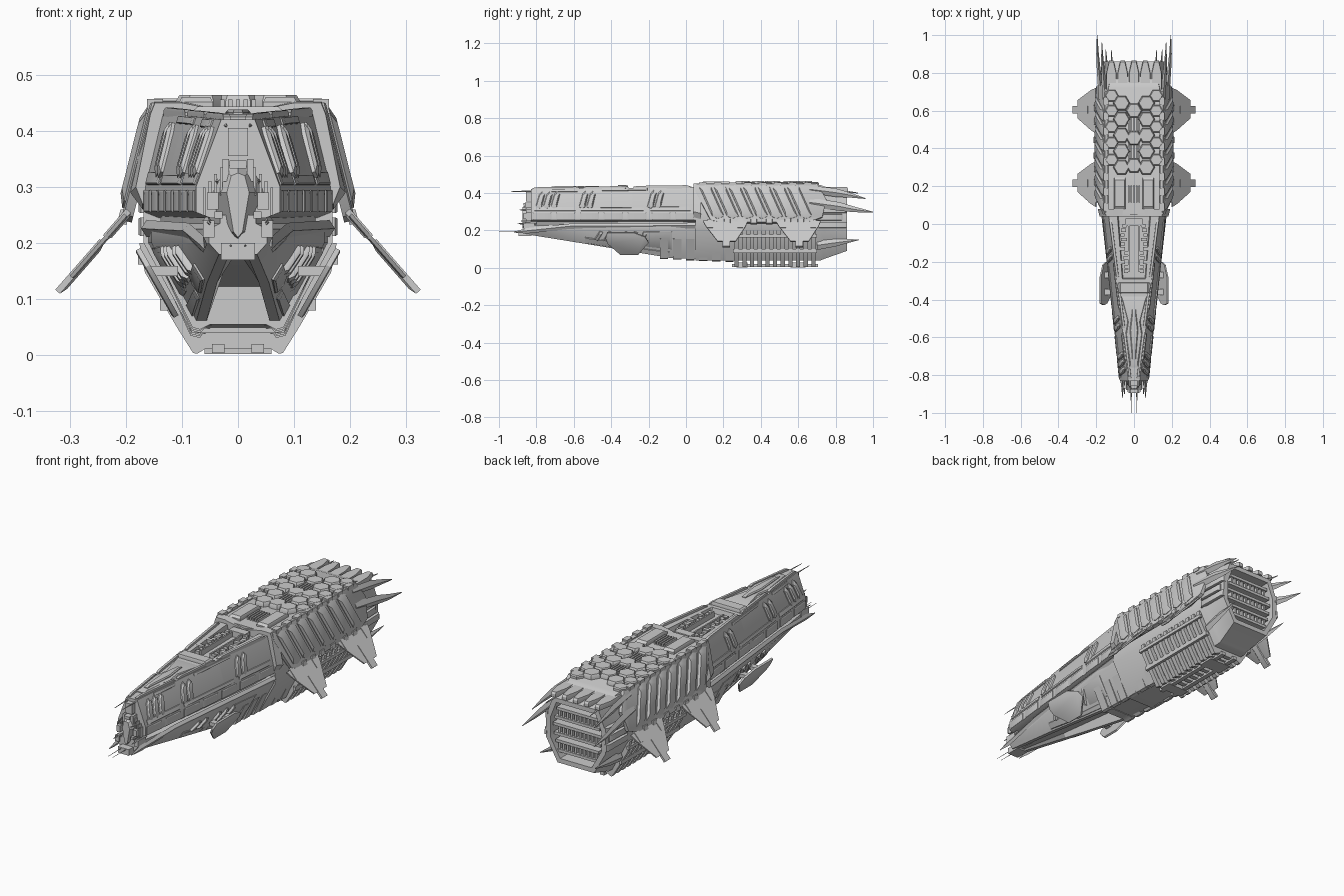
import bpy, bmesh, math, random
from mathutils import Vector as V

random.seed(4)


def finish(name, bm):
    bmesh.ops.recalc_face_normals(bm, faces=bm.faces)
    me = bpy.data.meshes.new(name)
    bm.to_mesh(me)
    bm.free()
    for p in me.polygons:
        p.use_smooth = True
    me.set_sharp_from_angle(angle=math.radians(32))
    bpy.context.collection.objects.link(bpy.data.objects.new(name, me))


def skin(bm, rings):
    """Join vertex rings with quads and cap both ends."""
    vs = [[bm.verts.new(p) for p in r] for r in rings]
    n = len(vs[0])
    for a, b in zip(vs, vs[1:]):
        for i in range(n):
            bm.faces.new((a[i], a[(i + 1) % n], b[(i + 1) % n], b[i]))
    bm.faces.new(vs[0])
    bm.faces.new(vs[-1])


def section(y, half):
    """Closed symmetric ring from a half profile whose ends lie on x = 0."""
    return [(x, y, z) for x, z in half] + [(-x, y, z) for x, z in half[-2:0:-1]]


def loft(name, secs):
    bm = bmesh.new()
    skin(bm, [section(y, h) for y, h in secs])
    finish(name, bm)


def panels(name, quad, polys, h, shrink=.85, sink=.006, mirror=True):
    """Chamfered raised plates: uv polygons laid on a 3D quad."""
    a, b, c, d = map(V, quad)
    nrm = (b - a).cross(d - a).normalized()
    bm = bmesh.new()
    for poly in polys:
        pts = [(a.lerp(b, u)).lerp(d.lerp(c, u), v) for u, v in poly]
        mid = sum(pts, V()) / len(pts)
        rings = [[p - nrm * sink for p in pts], [p + nrm * h * .5 for p in pts],
                 [mid + (p - mid) * shrink + nrm * h for p in pts]]
        for s in ((1, -1) if mirror else (1,)):
            skin(bm, [[(p.x * s, p.y, p.z) for p in r] for r in rings])
    finish(name, bm)


def boxes(name, items):
    """Boxes given as centre and size, mirrored when off centre."""
    bm = bmesh.new()
    for x, y, z, sx, sy, sz in items:
        for s in ((1, -1) if x else (1,)):
            skin(bm, [[(s * x + i * sx / 2, y + k * sy / 2, z + j * sz / 2)
                       for i, j in ((-1, -1), (1, -1), (1, 1), (-1, 1))] for k in (-1, 1)])
    finish(name, bm)


def blades(name, paths):
    """Tapered diamond blades: each path is a list of (x, y, z, width, height)."""
    bm = bmesh.new()
    for path in paths:
        for s in (1, -1):
            skin(bm, [[(s * (x + w / 2), y, z), (s * x, y, z + h / 2), (s * (x - w / 2), y, z),
                       (s * x, y, z - h / 2)] for x, y, z, w, h in path])
    finish(name, bm)


def rect(u0, u1, v0, v1):
    return [(u0, v0), (u1, v0), (u1, v1), (u0, v1)]


def flat(x0, x1, y0, y1, z):
    return [(x0, y0, z), (x1, y0, z), (x1, y1, z), (x0, y1, z)]


# Forward upper hull with a sunken deck trench
def upper(y, dip):
    t = (y + .83) / .89
    xt, xs, zt = .03 + .105 * t, .075 + .092 * t, .42 + .012 * t
    return y, [(0, zt - dip), (xt * .62, zt - dip), (xt * .66, zt), (xt, zt), (xs, .30), (xs, .255),
               (xs - .025, .245), (0, .245)]


loft("forward_upper_hull", [upper(-.83, 0), upper(-.29, 0), upper(-.285, .025), upper(.06, .025)])


# Forward lower hull with a belly channel
def lower(y, xs, xb, zb, zn):
    return y, [(0, .25), (xs - .02, .25), (xs - .02, .235), (xs, .225), (xs, .2), (xb, zb),
               (xb - .018, zb), (xb - .03, zn), (0, zn)]


loft("forward_lower_hull", [lower(-.86, .052, .034, .18, .181), lower(-.55, .098, .055, .13, .15),
                            lower(-.1, .153, .076, .055, .12), lower(-.09, .154, .076, .053, .054),
                            lower(.28, .168, .082, .038, .039)])

# Rear hull, ending in a recessed engine bay
body = [(0, .442), (.135, .442), (.168, .30), (.168, .2), (.082, .04), (0, .04)]
tail = [(0, .405), (.125, .405), (.162, .31), (.162, .2), (.1, .09), (0, .09)]
bay = [(x * .86, .25 + (z - .25) * .86) for x, z in tail]
loft("rear_hull", [(.05, body), (.72, body), (.735, [(x * .97, .24 + (z - .24) * .97) for x, z in body]),
                   (.86, tail), (.86, bay), (.77, bay)])

# Engine grilles in the bay
boxes("engine_shelves", [(0, .81, z, .27 - abs(z - .26) * .5, .08, .014) for z in (.145, .19, .225, .27, .305, .35)])
boxes("engine_fins", [(.012 + .022 * i, .815, z, .009, .06, .045)
                      for i in range(5) for z in (.167, .247, .328)])

# Teeth along the rear rim
panels("rear_top_teeth", flat(-.15, .15, .70, .865, .415),
       [[(i / 5 + .01, 0), (i / 5 + .19, 0), (i / 5 + .19, .6), (i / 5 + .14, 1), (i / 5 + .06, 1), (i / 5 + .01, .6)]
        for i in range(5)], .018, .92, mirror=False)
panels("rear_side_teeth", [(.168, .70, .21), (.165, .87, .21), (.158, .87, .33), (.168, .70, .33)],
       [rect(0, .95, .02, .3), rect(0, .8, .36, .64), rect(0, .95, .7, .98)], .01)

# Side armour skirt and slanted ribs
skirt = [(.203, .05, .24), (.203, .75, .24), (.15, .75, .45), (.15, .05, .45)]
panels("side_armour", skirt, [[(.12, .05), (.2, 0), (.86, 0), (.97, .15), (1, .6), (.93, 1), (0, 1), (0, .8)]],
       .006, .98, .014)
panels("armour_ribs", skirt, [[(x + .1, .16), (x + .14, .1), (x + .19, .16), (x + .09, .9), (x + .045, .96), (x, .9)]
                              for x in [.03 + i * .112 for i in range(7)]], .018, .74)
panels("armour_lower_tabs", skirt, [rect(x, x + .05, -.03, .09) for x in (.22, .32, .42, .54, .68, .78)], .011)
boxes("armour_top_caps", [(.148, .09 + i * .08, .448, .028, .04, .018) for i in range(8)])
loft("armour_front_frame", [(.04, [(0, .43), (0.1, .45), (.148, .45), (.156, .43), (.182, .30), (.17, .27), (0, .27)]),
                            (.08, [(0, .43), (0.1, .452), (.15, .452), (.16, .43), (.192, .29), (.17, .26), (0, .26)])])

# Four swept wing fins with tip prongs
for nm, y in (("front_wing_fins", .08), ("rear_wing_fins", .47)):
    quad = [(.2, y, .25), (.2, y + .25, .25), (.318, y + .25, .115), (.318, y, .115)]
    panels(nm, quad, [[(.04, 0), (1, 0), (.96, .2), (.74, .82), (.36, .82), (.1, .2)]], .005, .94, .004)
    panels(nm + "_prongs", quad, [rect(.46, .62, .35, 1.02), rect(.14, .26, -.05, .3), rect(.78, .9, -.05, .3)],
           .008, .75, .007)

# Ribbed belly engine
rib = [(0, .2), (.176, .2), (.166, .148), (.109, .05), (.08, .004), (.072, .003), (.058, .012), (0, .012)]
bm = bmesh.new()
for i in range(11):
    y = .26 + i * .041
    skin(bm, [section(y, rib), section(y + .022, rib)])
finish("belly_ribs", bm)
boxes("belly_rails", [(.035, .475, .012, .022, .46, .016), (.172, .475, .17, .012, .45, .016),
                      (.132, .475, .09, .014, .45, .02), (0, .3, .015, .12, .06, .026), (0, .6, .015, .12, .08, .026)])

# Belly frames ahead of the ribs
bm = bmesh.new()
for i, y in enumerate((-.14, -.07, 0, .07, .14, .21)):
    k = .97 + .008 * i
    prof = [(0, .16), (.138 * k, .155), (.082 * k + .002, .05 - .003 * i), (.068, .046 - .003 * i),
            (.05, .055), (0, .055)]
    skin(bm, [section(y, prof), section(y + .045, prof)])
finish("belly_frames", bm)

# Hexagonal deck plates
bm = bmesh.new()
hexes = [(0, y, .044) for y in (.31, .455, .60)] + [(s * .066, y, .045) for s in (1, -1) for y in (.30, .385, .47, .555, .64)]
hexes += [(s * .118, y, .036) for s in (1, -1) for y in (.34, .43, .515, .60, .68)]
for x, y, r in hexes:
    ring = [(math.cos(a), math.sin(a)) for a in [i * math.pi / 3 for i in range(6)]]
    skin(bm, [[(x + c * r * k, y + s * r * k * .98, z) for c, s in ring]
              for k, z in ((1, .436), (1, .453), (.85, .464 if r > .04 else .458))])
finish("deck_hex_plates", bm)
panels("deck_long_plates", flat(.045, .105, .08, .245, .442), [rect(0, 1, 0, 1)], .018, .85)
boxes("deck_centre_grooves", [(x, y, .448, .008, .09, .016) for x in (0, .014, .028) for y in (.16, .385, .53)])

# Forward deck: edge rails, trench machinery, crossbar and nose shield
panels("deck_edge_rails", [(.025, -.83, .42), (.135, .04, .432), (.12, .04, .432), (.012, -.83, .42)],
       [rect(.01, .3, 0, 1), rect(.32, .6, 0, 1), rect(.63, .98, 0, 1)], .01)
boxes("trench_blocks", [(random.uniform(.035, .065), -.25 + i * .024, .413, random.uniform(.02, .035), .018,
                         random.uniform(.015, .036)) for i in range(11)])
boxes("trench_slot_walls", [(.027, -.12, .415, .007, .27, .03), (0, .01, .42, .09, .04, .03)])
panels("deck_crossbar", flat(-.082, .082, -.365, -.31, .425), [rect(0, 1, 0, 1)], .018, .88, mirror=False)
panels("nose_shield", flat(-.075, .075, -.76, -.38, .42),
       [[(.36, 0), (.64, 0), (.8, .45), (.72, .65), (.95, 1), (.05, 1), (.28, .65), (.2, .45)]], .01, .88, mirror=False)
panels("nose_shield_core", flat(-.022, .022, -.72, -.45, .428),
       [[(.3, 0), (.7, 0), (1, .6), (.7, 1), (.3, 1), (0, .6)]], .01, .8, mirror=False)

# Upper hull side plating and slanted vents
side = [(.075, -.83, .30), (.167, .06, .30), (.135, .06, .432), (.03, -.83, .42)]
panels("upper_side_plates", side, [rect(.02, .27, .03, .2), rect(.3, .68, .03, .16), rect(.72, .96, .03, .2),
                                   rect(.12, .28, .86, .98), rect(.42, .7, .88, .98)], .005)
slot = lambda u: [(u, .2), (u + .022, .12), (u + .036, .2), (u + .055, .75), (u + .04, .88), (u + .022, .75)]
panels("upper_side_vents", side, [slot(u) for u in (.03, .075, .12, .29, .335, .70, .745)], .012, .7)
panels("upper_lower_lip", [(.075, -.83, .25), (.167, .06, .25), (.167, .06, .3), (.075, -.83, .3)],
       [rect(i / 7 + .01, i / 7 + .125, .1, .9) for i in range(7)], .004)

# Waist ledge beams ending in forward prongs
blades("waist_beams", [[(.06, -.92, .19, .003, .004), (.062, -.85, .198, .014, .03), (.088, -.62, .222, .02, .028),
                        (.163, .05, .226, .02, .03)]])

# Lower hull plating, vents and outrigger fins
low = [(.055, -.55, .13), (.076, -.06, .055), (.156, -.06, .2), (.098, -.55, .2)]
panels("lower_side_plates", low, [[(.02, .1), (.3, .05), (.36, .25), (.3, .4), (.02, .5)], rect(.42, .95, .04, .2),
                                  rect(.68, .97, .3, .95)], .007)
panels("lower_side_vents", low, [[(x, .4), (x + .04, .34), (x + .1, .9), (x + .06, .96)] for x in (.12, .22, .4, .5, .6)],
       .012, .7)
fin = [(.112, -.43, .068), (.112, -.2, .068), (.18, -.2, .188), (.18, -.43, .188)]
panels("outrigger_fins", fin, [[(.35, 0), (.75, 0), (1, .55), (.92, .8), (.65, 1), (.04, 1), (0, .75), (.05, .5)]],
       .004, .94, .007)
boxes("outrigger_struts", [(.132, y, .15, .05, .03, .018) for y in (-.36, -.27)])

# Nose: spine wedge, jaw block, cheek plates and sensor spines
loft("nose_wedge", [(-.875, [(0, .325), (.012, .32), (.02, .29), (.008, .22), (0, .21)]),
                    (-.80, [(0, .36), (.035, .34), (.062, .29), (.03, .22), (0, .2)])])
boxes("nose_blocks", [(0, -.86, .185, .06, .07, .03), (0, -.835, .38, .036, .04, .05), (.022, -.84, .33, .012, .04, .04),
                      (.045, -.845, .275, .02, .05, .03), (.052, -.84, .225, .02, .06, .03),
                      (.035, -.85, .25, .014, .06, .012), (0, -.85, .34, .03, .04, .014)])
boxes("nose_grille", [(.03 + i * .01, -.84, .31 - i * .012, .005, .03, .05) for i in range(4)])
blades("sensor_spines", [[(.012, -1, .195, .002, .002), (.013, -.84, .195, .006, .006)],
                         [(.02, -.935, .408, .002, .003), (.022, -.8, .41, .008, .01)],
                         [(.035, -.89, .31, .003, .004), (.04, -.8, .31, .012, .02)],
                         [(.05, -.9, .235, .004, .004), (.055, -.8, .24, .016, .02)]])

# Rear spikes trailing from the stern
blades("stern_spikes", [[(.172, .66, .35, .03, .05), (.187, .82, .328, .02, .046), (.193, .9, .312, .014, .03),
                         (.195, 1, .298, .003, .004)],
                        [(.153, .66, .42, .03, .04), (.163, .80, .402, .02, .046), (.168, .88, .388, .012, .026),
                         (.17, .96, .37, .003, .004)],
                        [(.13, .70, .12, .03, .05), (.142, .80, .134, .018, .04), (.15, .925, .15, .003, .004)],
                        [(.11, .72, .42, .02, .03), (.12, .92, .40, .003, .004)]])
